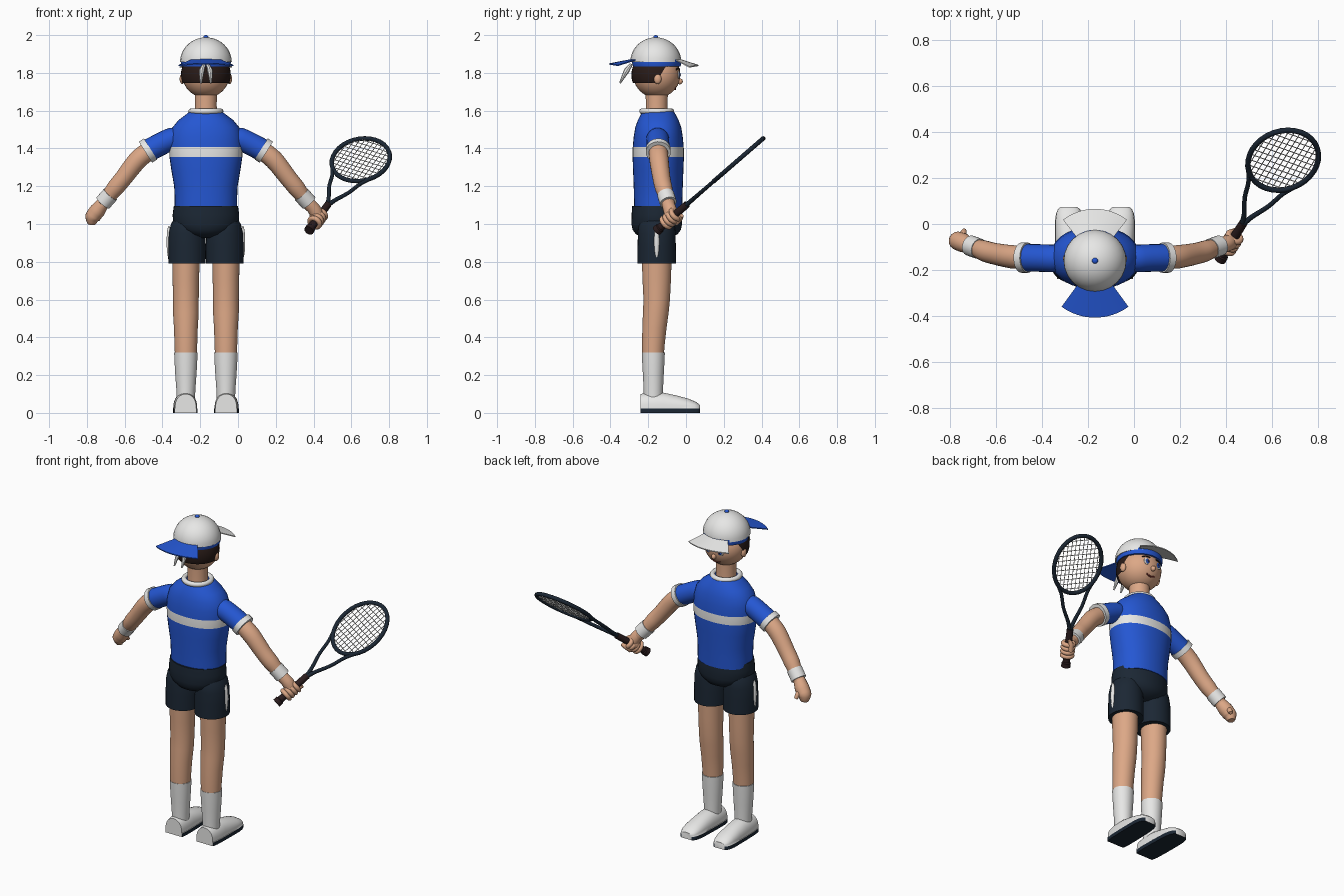
import bpy, bmesh, math
from math import sin, cos, pi, sqrt
from mathutils import Vector, Matrix

if "Cube" in bpy.data.objects:
    bpy.data.objects.remove(bpy.data.objects["Cube"])

CX, CY = -0.17, -0.155  # body axis


def material(name, r, g, b):
    m = bpy.data.materials.new(name)
    m.use_nodes = True
    m.diffuse_color = (r, g, b, 1)
    m.node_tree.nodes["Principled BSDF"].inputs["Base Color"].default_value = (r, g, b, 1)
    return m


SKIN = material("skin", 0.72, 0.39, 0.24)
BLUE = material("shirt blue", 0.018, 0.095, 0.65)
NAVY = material("dark navy", 0.011, 0.02, 0.034)
WHITE = material("white", 0.8, 0.8, 0.79)
HAIR = material("dark brown hair", 0.022, 0.011, 0.009)
GRIP = material("grip brown", 0.024, 0.012, 0.013)
MOUTH = material("mouth red", 0.25, 0.04, 0.03)


def finish(name, bm, mats, rule=None):
    bmesh.ops.recalc_face_normals(bm, faces=bm.faces)
    if rule:
        for f in bm.faces:
            f.material_index = rule(f.calc_center_median())
    me = bpy.data.meshes.new(name)
    bm.to_mesh(me)
    bm.free()
    ob = bpy.data.objects.new(name, me)
    bpy.context.scene.collection.objects.link(ob)
    for m in mats:
        me.materials.append(m)
    bpy.context.view_layer.objects.active = ob
    bpy.ops.object.select_all(action='DESELECT')
    ob.select_set(True)
    bpy.ops.object.shade_smooth_by_angle(angle=math.radians(40))
    return ob


def skin(bm, rings, caps=True, loop=False):
    """Join successive rings of points with quads."""
    vs = [[bm.verts.new(p) for p in r] for r in rings]
    n = len(vs[0])
    for a, b in zip(vs, vs[1:] + vs[:1] if loop else vs[1:]):
        for i in range(n):
            j = (i + 1) % n
            bm.faces.new((a[i], a[j], b[j], b[i]))
    if caps and not loop:
        bm.faces.new(vs[0])
        bm.faces.new(vs[-1])


def loft(name, rings, mats, x=CX, y=CY, n=36, power=1.0, rule=None, caps=True):
    """Stack of ellipses, each (z, rx, ry) or (z, rx, ry, dx, dy)."""
    def pt(r, a):
        z, rx, ry, dx, dy = (tuple(r) + (0, 0))[:5]
        c, s = cos(a), sin(a)
        return (x + dx + rx * math.copysign(abs(c) ** power, c),
                y + dy + ry * math.copysign(abs(s) ** power, s), z)
    bm = bmesh.new()
    skin(bm, [[pt(r, 2 * pi * i / n) for i in range(n)] for r in rings], caps)
    return finish(name, bm, mats, rule)


def add_tube(bm, pts, radii, n=16, steps=4, loop=False):
    """Round tube through points on a smooth path."""
    P = [Vector(p) for p in pts]
    path, rad = [], []
    if steps > 1:
        for i in range(len(P) - 1):
            a, b, c, d = P[max(i - 1, 0)], P[i], P[i + 1], P[min(i + 2, len(P) - 1)]
            for k in range(steps):
                t = k / steps
                path.append(0.5 * (2 * b + (c - a) * t + (2 * a - 5 * b + 4 * c - d) * t * t
                                   + (3 * b - a - 3 * c + d) * t ** 3))
                rad.append(radii[i] * (1 - t) + radii[i + 1] * t)
        path.append(P[-1])
        rad.append(radii[-1])
    else:
        path, rad = P, list(radii)
    rings, m = [], len(path)
    side = None
    for i, p in enumerate(path):
        nxt, prv = (path[(i + 1) % m], path[i - 1]) if loop else (path[min(i + 1, m - 1)], path[max(i - 1, 0)])
        t = (nxt - prv).normalized()
        side = t.orthogonal() if side is None else side - t * side.dot(t)
        side.normalize()
        up = t.cross(side)
        rings.append([p + rad[i] * (side * cos(2 * pi * k / n) + up * sin(2 * pi * k / n)) for k in range(n)])
    skin(bm, rings, True, loop)


def tube(name, pts, radii, mat, **kw):
    bm = bmesh.new()
    add_tube(bm, pts, radii, **kw)
    return finish(name, bm, [mat])


def ball(name, loc, scale, mat, cuts=()):
    """Ellipsoid, trimmed by planes (point, outward normal)."""
    bm = bmesh.new()
    bmesh.ops.create_uvsphere(bm, u_segments=32, v_segments=20, radius=1,
                              matrix=Matrix.Translation(loc) @ Matrix.Diagonal((*scale, 1)))
    for co, no in cuts:
        bmesh.ops.bisect_plane(bm, geom=bm.verts[:] + bm.edges[:] + bm.faces[:],
                               plane_co=co, plane_no=no, clear_outer=True)
    return finish(name, bm, [mat])


# Shirt with chest stripe, collar, neck
loft("shirt", [(1.07, .165, .127), (1.13, .165, .128), (1.2, .168, .13), (1.28, .182, .133), (1.355, .193, .136),
               (1.407, .195, .135), (1.46, .192, .13), (1.51, .178, .122), (1.55, .145, .108),
               (1.58, .105, .092), (1.6, .08, .08)], [BLUE, WHITE], y=-.147, power=.92,
     rule=lambda c: 1 if 1.355 < c.z < 1.407 else 0)
circle = [(cos(2 * pi * i / 32), sin(2 * pi * i / 32)) for i in range(32)]
tube("collar", [(CX + .078 * c, CY + .078 * s, 1.597) for c, s in circle], [.015] * 32, WHITE, steps=1, loop=True, n=10)
loft("neck", [(1.56, .062, .06), (1.63, .057, .057), (1.72, .06, .06)], [SKIN])

# Head
ball("head", (CX, CY, 1.79), (.125, .125, .122), SKIN)
ball("hair", (CX, CY - .002, 1.79), (.132, .132, .13), HAIR,
     [((0, 0, 1.746), (0, 0, -1)), ((0, 0, 1.88), (0, 0, 1)), ((0, -.16, 1.746), (0, 1, -.6))])
ball("nose", (CX, -.033, 1.755), (.014, .016, .016), SKIN)


def on_face(dx, z, lift):
    return (CX + dx, CY + lift + .125 * sqrt(1 - (dx / .125) ** 2 - ((z - 1.79) / .122) ** 2), z)


for s, label in ((-1, "right"), (1, "left")):
    ball(label + "_ear", (CX + s * .125, CY + .005, 1.768), (.014, .02, .027), SKIN)
    ball(label + "_eye_white", on_face(s * .042, 1.79, -.002), (.02, .006, .021), WHITE)
    ball(label + "_iris", on_face(s * .04, 1.79, .002), (.012, .005, .015), BLUE)
    ball(label + "_pupil", on_face(s * .04, 1.79, .005), (.006, .004, .008), HAIR)
    tube(label + "_eyebrow", [on_face(s * d, z, .001) for d, z in ((.022, 1.819), (.045, 1.824), (.066, 1.817))],
         [.004] * 3, HAIR, n=8)
tube("mouth", [on_face(d, z, 0) for d, z in ((-.03, 1.722), (0, 1.714), (.03, 1.722))], [.003, .005, .003], MOUTH, n=8)

# Cap, headband, brims and ties
loft("headband", [(1.835, .128, .126), (1.855, .133, .131), (1.872, .131, .13)], [BLUE])
dome = [(1.858 + .13 * sin(a), .137 * cos(a), .135 * cos(a)) for a in (pi / 2 * i / 10 for i in range(10))]
loft("cap_dome", dome + [(1.988, .004, .004)], [WHITE], y=-.16, n=24)
ball("cap_button", (CX, -.16, 1.99), (.013, .013, .01), BLUE)


def brim(name, facing, spread, r0, r1, z0, z1, mat):
    bm = bmesh.new()
    rings = []
    for i in range(17):
        k = i / 8 - 1
        a = facing + k * spread
        row = [(r0, z0), (r1, z1 - .008 * k * k), (r1, z1 - .006 - .008 * k * k), (r0, z0 - .006)]
        rings.append([(CX + r * cos(a), -.16 + r * sin(a), z) for r, z in row])
    skin(bm, rings)
    finish(name, bm, [mat])


brim("blue_visor", -pi / 2, math.radians(36), .11, .248, 1.877, 1.85, BLUE)
brim("white_brim", pi / 2, math.radians(38), .11, .226, 1.88, 1.842, WHITE)
for s, label in ((-1, "right"), (1, "left")):
    tube(label + "_tie", [(CX + s * .008, -.29, 1.845), (CX + s * .022, -.315, 1.81), (CX + s * .026, -.35, 1.745)],
         [.008, .015, .004], WHITE, n=8)

# Shorts top
loft("shorts_hips", [(1.095, .17, .13), (1.05, .176, .133), (1.0, .174, .134), (.97, .155, .128),
                     (.945, .115, .11), (.925, .05, .06)], [NAVY])

# Arms, legs and shoes, mirrored about the body axis
for s, label in ((-1, "right"), (1, "left")):
    def at(d, y, z):
        return (CX + s * d, y, z)
    tube(label + "_sleeve", [at(.11, -.15, 1.465), at(.18, -.15, 1.45), at(.245, -.148, 1.42), at(.305, -.147, 1.388)],
         [.045, .06, .06, .06], BLUE, n=24)
    tube(label + "_cuff", [at(.293, -.147, 1.397), at(.32, -.147, 1.38)], [.066, .066], WHITE, n=24, steps=1)
    tube(label + "_arm", [at(.29, -.147, 1.395), at(.36, -.143, 1.34), at(.435, -.13, 1.245), at(.48, -.118, 1.19),
                          at(.535, -.097, 1.12), at(.56, -.09, 1.09)], [.05, .051, .047, .046, .035, .033], SKIN, n=24)
    tube(label + "_wristband", [at(.505, -.108, 1.157), at(.545, -.094, 1.112)], [.045, .045], WHITE, n=24, steps=1)
    loft(label + "_shorts_leg", [(.79, .099, .102), (.88, .1, .101), (.95, .097, .1), (1.0, .085, .095), (1.04, .06, .07)],
         [NAVY], x=CX + s * .1)
    ball(label + "_shorts_stripe", at(.196, CY, .905), (.012, .014, .085), WHITE)
    loft(label + "_leg", [(.3, .058, .057, 0, -.02), (.36, .06, .06, 0, -.018), (.45, .063, .064, 0, -.012),
                          (.53, .068, .068, 0, -.005), (.6, .068, .07), (.7, .07, .075), (.85, .073, .08)],
         [SKIN], x=CX + s * .106)
    loft(label + "_sock", [(.05, .048, .05, 0, -.018), (.12, .05, .051, 0, -.018), (.2, .056, .055, 0, -.018),
                           (.27, .06, .059, 0, -.018), (.32, .062, .061, 0, -.018)], [WHITE], x=CX + s * .106)
    # Arched upper with flat heel and dark sole
    bm = bmesh.new()
    rings = []
    for y, w, h in ((-.24, .056, .1), (-.2, .062, .107), (-.12, .063, .107), (-.05, .062, .092),
                    (.01, .061, .076), (.045, .055, .062), (.065, .046, .05), (.075, .033, .04)):
        arc = [(w * cos(pi * k / 16), .024 + (h - .024) * sin(pi * k / 16) ** .8) for k in range(17)]
        section = [(w + .002, 0), (w + .002, .022)] + arc + [(-w - .002, .022), (-w - .002, 0)]
        rings.append([at(.108 + u + .02 * (y + .2), y, z) for u, z in section])
    skin(bm, rings)
    finish(label + "_shoe", bm, [WHITE, NAVY], lambda c: 1 if c.z < .023 else 0)

# Open hand
tube("right_hand", [(CX - .545, -.097, 1.11), (CX - .575, -.082, 1.07), (CX - .6, -.072, 1.035), (CX - .605, -.065, .998)],
     [.033, .042, .04, .02], SKIN)
tube("right_thumb", [(CX - .585, -.075, 1.07), (CX - .575, -.045, 1.045), (CX - .57, -.028, 1.02)], [.017, .016, .01], SKIN, n=12)

# Racket frame of reference: d along the handle, u across, c head centre
butt, c = Vector((.375, -.155, .965)), Vector((.65, .278, 1.34))
d = (c - butt).normalized()
u = (Vector((1, 0, 0)) - d * d.x).normalized()
w = d.cross(u)
A, B = .178, .148


def racket(p, q):
    return c + d * p + u * q


def along(t):
    return butt + d * t


tube("racket_grip", [along(0), along(.025), along(.03), along(.235)], [.027, .026, .021, .019], GRIP, steps=1, n=12)
tube("racket_hoop", [racket(A * x, B * y) for x, y in circle], [.012] * 32, NAVY, steps=1, loop=True, n=10)
bm = bmesh.new()
for s in (-1, 1):
    add_tube(bm, [along(.22), along(.28) + u * s * .018, along(.37) + u * s * .058, along(.46) + u * s * .083,
                  racket(-.1, s * .122)], [.013, .011, .01, .01, .01], n=10)
finish("racket_throat", bm, [NAVY])
bm = bmesh.new()
for i in range(-5, 6):
    k = i / 6
    half = sqrt(1 - k * k)
    add_tube(bm, [racket(-A * half, B * k), racket(A * half, B * k)], [.0022] * 2, n=6, steps=1)
    add_tube(bm, [racket(A * k, -B * half), racket(A * k, B * half)], [.0022] * 2, n=6, steps=1)
finish("racket_strings", bm, [WHITE])

# Fist around the grip
ball("left_palm", along(.112) - u * .008 - w * .008, (.037, .036, .045), SKIN)
tube("left_hand_heel", [(CX + .545, -.097, 1.11), (CX + .575, -.085, 1.075), along(.115)], [.033, .036, .034], SKIN)
bm = bmesh.new()
for i in range(4):
    add_tube(bm, [along(.072 + .024 * i) + (u * x + w * y) * .029 for x, y in circle], [.0135] * 32, n=10, steps=1, loop=True)
finish("left_fingers", bm, [SKIN])
tube("left_thumb", [along(.11) + w * .035, along(.15) + w * .032, along(.175) + w * .026 + u * .012], [.016, .015, .01], SKIN, n=12)
